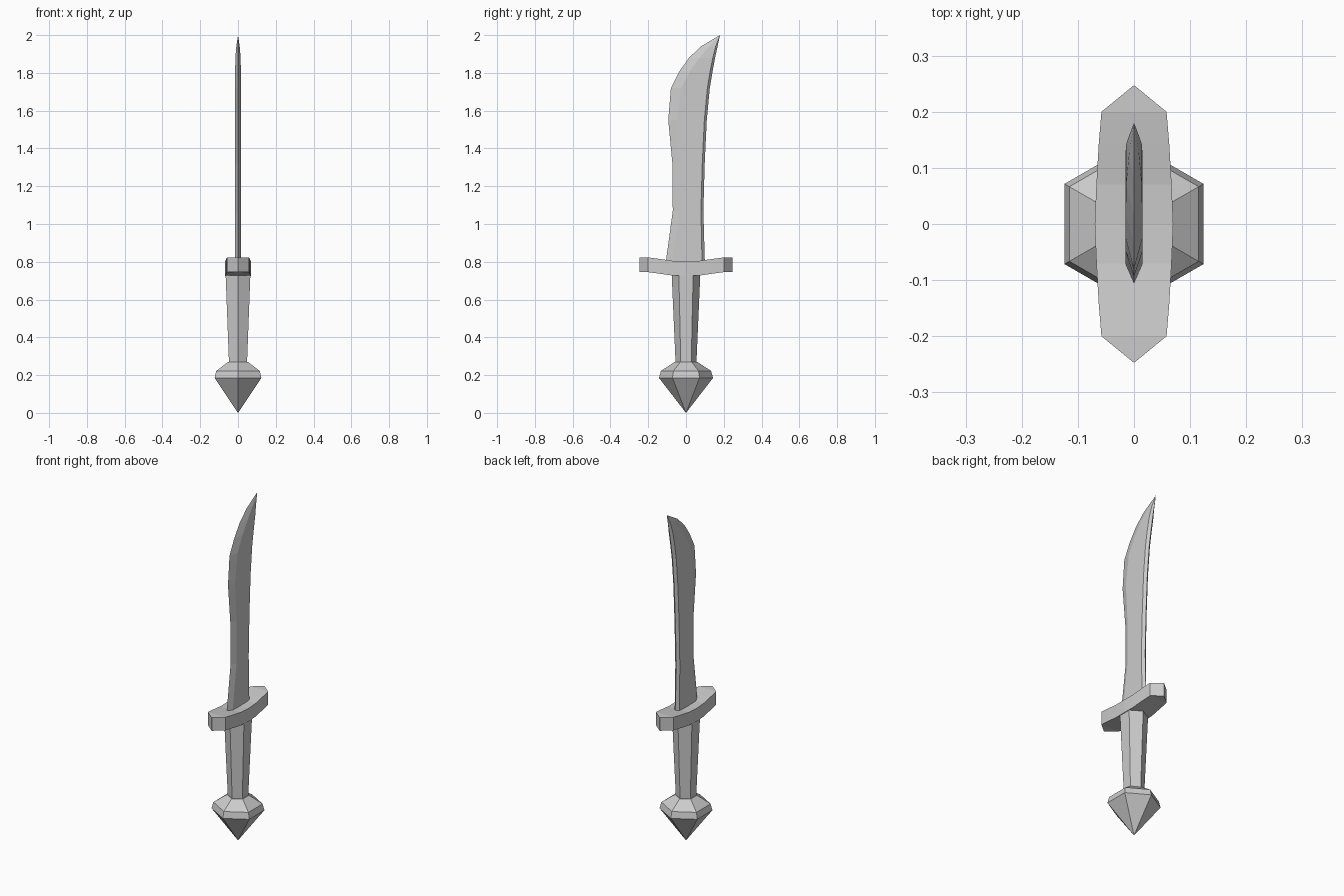
import bpy, bmesh
from math import sin, cos, pi

cube = bpy.data.objects.get("Cube")
if cube:
    bpy.data.objects.remove(cube, do_unlink=True)

steel = bpy.data.materials.new("light grey")
steel.use_nodes = True
GREY = (0.6, 0.6, 0.6, 1)
steel.diffuse_color = GREY
steel.node_tree.nodes["Principled BSDF"].inputs["Base Color"].default_value = GREY


def loft(name, sections):
    """Skin a row of rings; a ring with one point closes to a tip."""
    bm = bmesh.new()
    rings = [[bm.verts.new(p) for p in ring] for ring in sections]
    for a, b in zip(rings, rings[1:]):
        n = max(len(a), len(b))
        for i in range(n):
            j = (i + 1) % n
            quad = [a[i % len(a)], a[j % len(a)], b[j % len(b)], b[i % len(b)]]
            bm.faces.new(list(dict.fromkeys(quad)))
    for end in (rings[0], rings[-1]):
        if len(end) > 2:
            bm.faces.new(end)
    bmesh.ops.recalc_face_normals(bm, faces=bm.faces)
    mesh = bpy.data.meshes.new(name)
    bm.to_mesh(mesh)
    bm.free()
    mesh.materials.append(steel)
    obj = bpy.data.objects.new(name, mesh)
    bpy.context.collection.objects.link(obj)


def hexagon(r, z):
    """Hexagon with corners toward the front and back."""
    return [(r * sin(i * pi / 3), r * cos(i * pi / 3), z) for i in range(6)]


# Pommel and grip
loft("pommel", [[(0, 0, 0)], hexagon(0.143, 0.185), hexagon(0.133, 0.222), hexagon(0.06, 0.27)])
loft("grip", [hexagon(0.055, 0.26), hexagon(0.076, 0.74)])

# Crossguard: bar with raised, wedge-shaped ends (y, half width, lift)
half_guard = [(0.2, 0.058, 0.02), (0.14, 0.063, 0.012), (0.07, 0.067, 0.002)]
stations = ([(-y, w, h) for y, w, h in half_guard] + [(0, 0.07, 0)] + half_guard[::-1])
stations = [(-0.247, 0.0005, 0.02)] + stations + [(0.247, 0.0005, 0.02)]
loft("crossguard", [[(-w, y, 0.725 + h), (w, y, 0.725 + h), (w, y, 0.803 + h), (-w, y, 0.803 + h)]
                    for y, w, h in stations])

# Blade: (z, cutting edge y, spine y, edge bevel, spine bevel, half thickness)
blade_rows = [
    (0.79, -0.108, 0.100, 0.035, 0.015, 0.015),
    (1.07, -0.070, 0.092, 0.035, 0.013, 0.015),
    (1.32, -0.072, 0.099, 0.036, 0.013, 0.015),
    (1.55, -0.094, 0.110, 0.045, 0.013, 0.015),
    (1.72, -0.080, 0.126, 0.055, 0.013, 0.015),
    (1.81, -0.034, 0.141, 0.055, 0.013, 0.015),
    (1.88, 0.016, 0.154, 0.055, 0.012, 0.014),
    (1.94, 0.079, 0.167, 0.045, 0.010, 0.009),
]
blade = []
for z, edge, spine, eb, sb, t in blade_rows:
    blade.append([(0, edge, z), (t, edge + eb, z), (t, spine - sb, z),
                  (0, spine, z), (-t, spine - sb, z), (-t, edge + eb, z)])
loft("blade", blade + [[(0, 0.18, 2.0)]])
